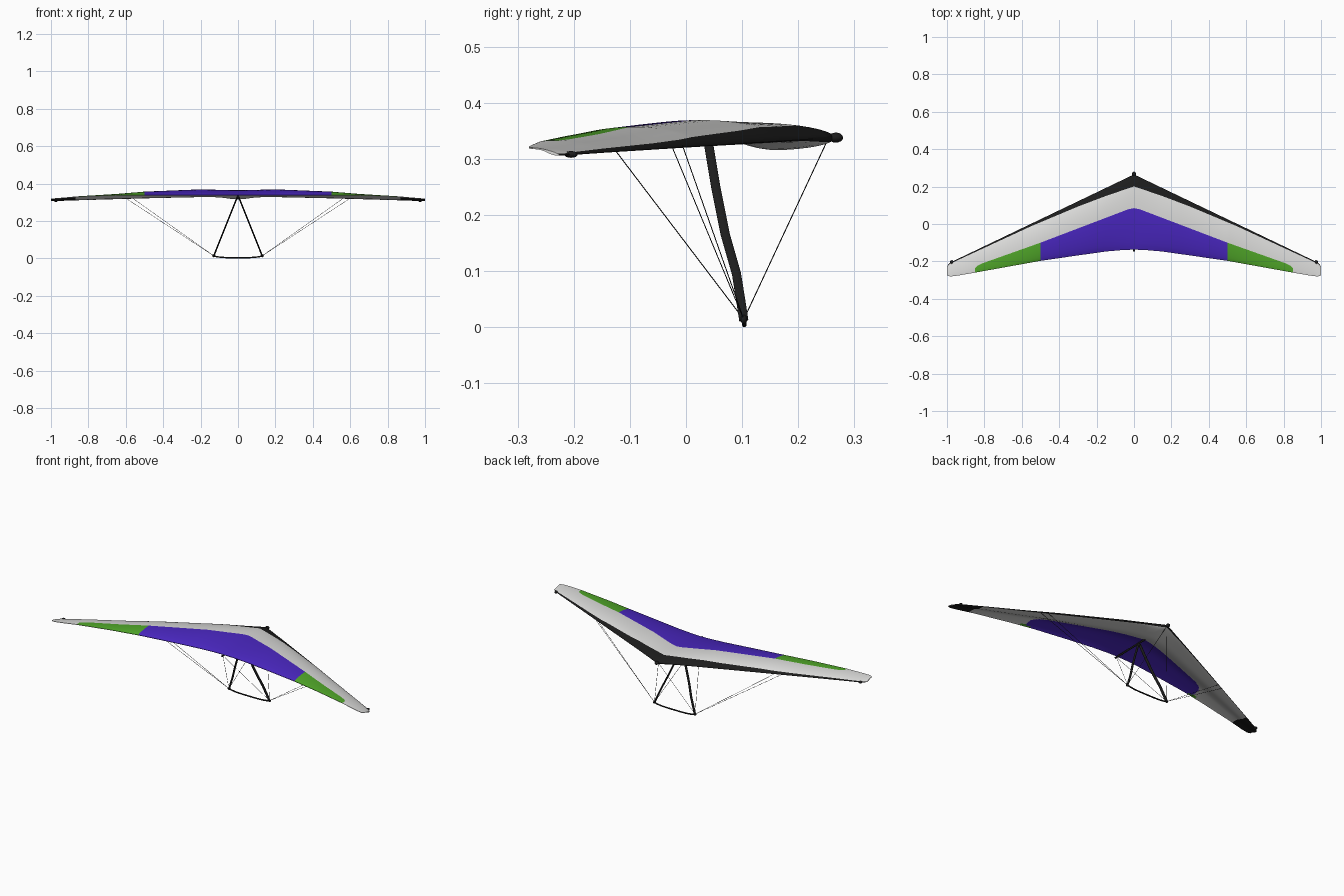
import bpy, bmesh, math
from mathutils import Vector

if "Cube" in bpy.data.objects:
    bpy.data.objects.remove(bpy.data.objects["Cube"])


def material(name, rgb):
    m = bpy.data.materials.new(name)
    m.diffuse_color = (*rgb, 1)
    m.use_nodes = True
    m.node_tree.nodes["Principled BSDF"].inputs["Base Color"].default_value = m.diffuse_color
    return m


BLACK = material("black", (0.012, 0.012, 0.012))
GREY = material("light grey", (0.70, 0.70, 0.69))
PURPLE = material("purple", (0.068, 0.02, 0.53))
GREEN = material("green", (0.08, 0.38, 0.022))


def finish(bm, name, mats, angle=40):
    bmesh.ops.recalc_face_normals(bm, faces=bm.faces)
    me = bpy.data.meshes.new(name)
    bm.to_mesh(me)
    bm.free()
    ob = bpy.data.objects.new(name, me)
    bpy.context.collection.objects.link(ob)
    for m in mats:
        me.materials.append(m)
    bpy.ops.object.select_all(action='DESELECT')
    ob.select_set(True)
    bpy.context.view_layer.objects.active = ob
    bpy.ops.object.shade_smooth_by_angle(angle=math.radians(angle))
    return ob


def interp(table, x):
    """Piecewise linear lookup."""
    for (x0, y0), (x1, y1) in zip(table, table[1:]):
        if x <= x1:
            return y0 + (y1 - y0) * (x - x0) / (x1 - x0)
    return table[-1][1]


def tube(name, pts, ru, rv=None, ref=(0, 0, 1), sides=10):
    """Sweep an ellipse along a path."""
    rv = rv or ru
    pts = [Vector(p) for p in pts]
    bm = bmesh.new()
    rings = []
    for i, p in enumerate(pts):
        t = (pts[min(i + 1, len(pts) - 1)] - pts[max(i - 1, 0)]).normalized()
        u = t.cross(Vector(ref)).normalized()
        v = t.cross(u)
        rings.append([bm.verts.new(p + u * ru * math.cos(a) + v * rv * math.sin(a))
                      for a in (2 * math.pi * k / sides for k in range(sides))])
    for a, b in zip(rings, rings[1:]):
        for k in range(sides):
            n = (k + 1) % sides
            bm.faces.new((a[k], a[n], b[n], b[k]))
    bm.faces.new(rings[0])
    bm.faces.new(rings[-1])
    return finish(bm, name, [BLACK])


def ball(name, loc, size):
    bm = bmesh.new()
    bmesh.ops.create_uvsphere(bm, u_segments=12, v_segments=8, radius=1)
    for v in bm.verts:
        v.co = Vector(loc) + Vector(c * s for c, s in zip(v.co, size))
    return finish(bm, name, [BLACK])


# Wing outline and heights along the half span
LEAD = [(0, .265), (.97, -.2), (.985, -.208), (1, -.226)]
TRAIL = [(0, -.137), (.06, -.139), (.15, -.147), (.3, -.168), (.5, -.197),
         (.85, -.26), (.96, -.279), (.985, -.28), (1, -.274)]
PANEL = [(0, .085), (.03, .079), (.5, -.1), (.81, -.210), (.835, -.222), (.85, -.235), (1, -.262)]
EDGE = [(0, .064), (.15, .043), (.3, .028), (.55, .013), (.97, .006), (1, .003)]
LEAD_Z = [(0, .338), (.5, .323), (.85, .312), (1, .307)]
TRAIL_Z = [(0, .338), (.3, .340), (.5, .340), (.65, .338), (.85, .331), (1, .32)]
CAMBER = [(0, .027), (.1, .03), (.2, .034), (.5, .026), (.65, .016), (.85, .009), (1, .003)]
NB, NG, NP = 6, 8, 12   # chord columns: black edge, grey band, colour panel


def section(sx):
    """Upper and lower points of the wing at one station."""
    x = abs(sx)
    le, te, pan = interp(LEAD, x), interp(TRAIL, x), interp(PANEL, x)
    edge = le - interp(EDGE, x)
    ys = [le + (edge - le) * (i / NB) ** 2 for i in range(NB)]
    ys += [edge + (pan - edge) * (i / NG) ** 1.3 for i in range(NG)]
    ys += [pan + (te - pan) * i / NP for i in range(NP + 1)]
    zl, zt, h = interp(LEAD_Z, x), interp(TRAIL_Z, x), interp(CAMBER, x)
    belly = .003 + .004 * (1 - x) + .016 * math.exp(-(x / .08) ** 2)
    up, low = [], []
    for y in ys:
        t = min(max((le - y) / (le - te), 0), 1)
        line = zl + (zt - zl) * t
        top = line + h * 2.5 * t ** .55 * (1 - t) ** .8
        s = min(max((t - .25) / .45, 0), 1)
        w = s * s * (3 - 2 * s)
        bottom = line - belly * 2.6 * math.sqrt(t) * (1 - t)
        up.append((sx, y, top))
        low.append((sx, y, (1 - w) * bottom + w * (top - .0025)))
    return up, low


def lower_colour(x, i):
    """Dark tips and rim, purple panel with rounded ends, green sliver at its rear corner."""
    if x > .87 or i < 2:
        return 0
    f = (i + .5 - NB - NG) / NP
    if f < 0 or x > .58:
        return 1
    u = min(max((x - .47) / .085, 0), 1)
    arc = .5 * (1 - math.sqrt(1 - u * u))
    if x < .5 or (x < .555 and arc < f < 1 - .4 * arc):
        return 2
    return 3 if f > .8 else 1


# Wing sail
half = [.03, .06, .1, .15, .2, .25, .3, .35, .4, .45, .48, .5, .51, .52, .53, .54, .547, .555,
        .58, .6, .65, .7, .75, .8, .81, .82, .835, .85, .87, .9, .94, .97, .985, 1]
stations = [-x for x in reversed(half)] + [0] + half
bm = bmesh.new()
rows = []
for x in stations:
    up, low = section(x)
    u = [bm.verts.new(p) for p in up]
    rows.append((u, [u[0]] + [bm.verts.new(p) for p in low[1:]]))
LAST = NB + NG + NP
for j, (a, b) in enumerate(zip(rows, rows[1:])):
    x = abs(stations[j] + stations[j + 1]) / 2
    for side in (0, 1):
        for i in range(LAST):
            q = [a[side][i], a[side][i + 1], b[side][i + 1], b[side][i]]
            f = bm.faces.new(list(dict.fromkeys(q)))
            if side:
                f.material_index = lower_colour(x, i)
            else:
                f.material_index = (0 if i < NB else 1 if i < NB + NG or x > .85
                                    else 2 if x < .5 else 3)
    f = bm.faces.new((a[0][LAST], a[1][LAST], b[1][LAST], b[0][LAST]))   # trailing edge
    f.material_index = 2 if x < .5 else 3 if x < .64 else 1
for u, l in (rows[0], rows[-1]):   # tip caps
    bm.faces.new(u + l[:0:-1]).material_index = 1
finish(bm, "wing_sail", [BLACK, GREY, PURPLE, GREEN], 50)

# Keel and nose
tube("keel", [(0, .27, .338), (0, .05, .336), (0, -.147, .331)], .005)
ball("nose_cap", (0, .267, .338), (.011, .013, .009))

# Control frame
tube("base_bar", [(.13 * k / 6, .104, .004 + .009 * (abs(k) / 6) ** 4) for k in range(-6, 7)], .004)
DOWN = [(.04, .328), (.053, .25), (.07, .165), (.09, .095), (.098, .045), (.103, .012)]
for s, side in ((-1, "left"), (1, "right")):
    tube(side + "_downtube", [(s * (.004 + .126 * (.328 - z) / .316), y, z) for y, z in DOWN],
         .004, .0085, ref=(0, 1, 0))
    corner = Vector((s * .13, .103, .014))
    ball(side + "_corner_fitting", corner, (.008, .006, .008))
    ball(side + "_wing_tip_plug", (s * .974, -.205, .308), (.01, .012, .006))
    # Rigging wires
    for name, end in (("nose", (0, .252, .333)), ("rear", (0, -.138, .331)),
                      ("outer", (s * .6, -.025, .322)), ("inner", (s * .565, -.006, .323))):
        tube(f"{side}_{name}_wire", [corner, end], .0009, sides=6)
ball("frame_apex", (0, .04, .325), (.008, .008, .008))
